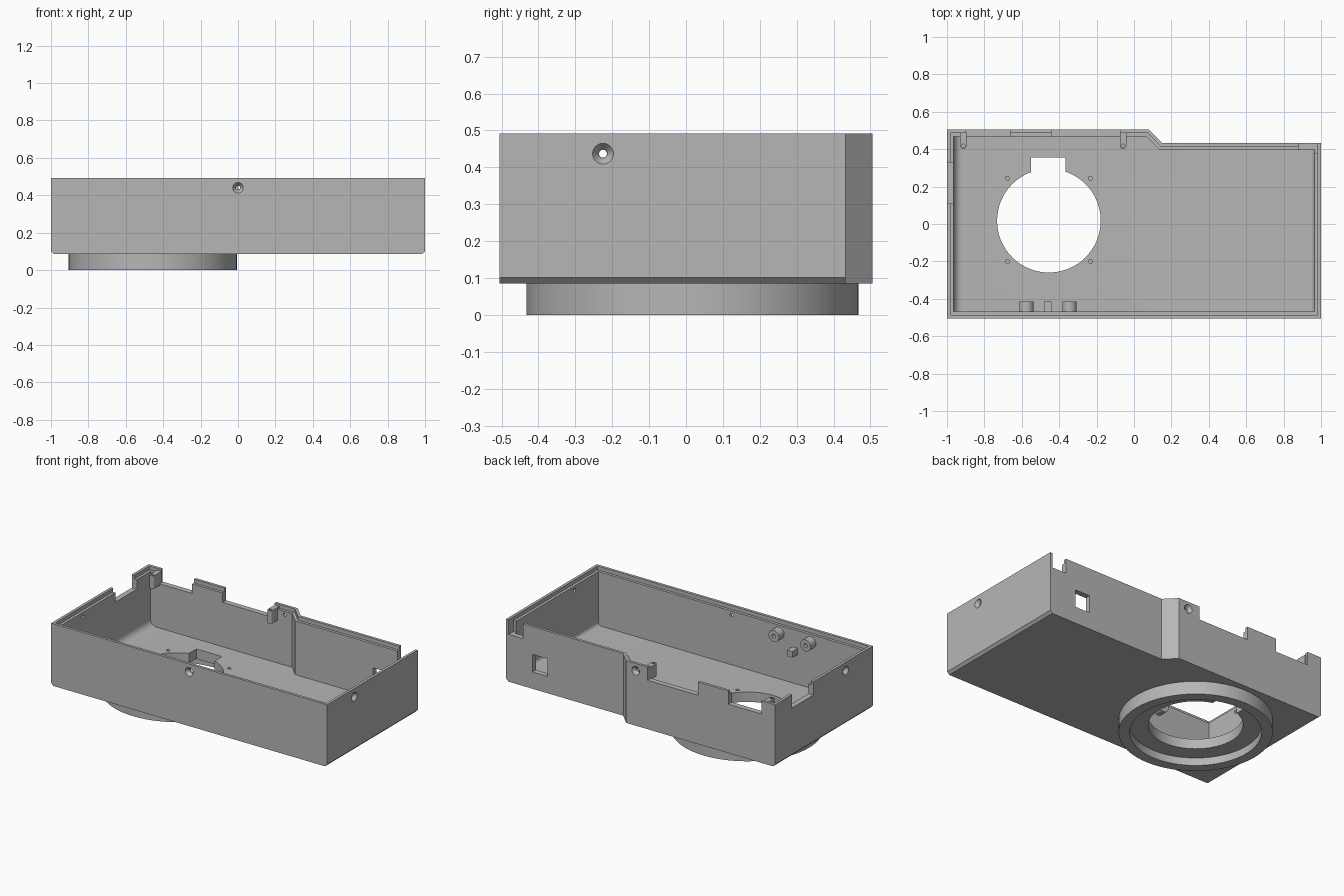
import bpy, bmesh, math
from mathutils import Matrix, Vector

if "Cube" in bpy.data.objects:
    bpy.data.objects.remove(bpy.data.objects["Cube"])

grey = bpy.data.materials.new("plain_grey")
grey.use_nodes = True
GREY = (0.47, 0.47, 0.47, 1)
grey.diffuse_color = GREY
grey.node_tree.nodes["Principled BSDF"].inputs["Base Color"].default_value = GREY


def to_object(name, bm):
    bmesh.ops.recalc_face_normals(bm, faces=bm.faces)
    mesh = bpy.data.meshes.new(name)
    bm.to_mesh(mesh)
    bm.free()
    mesh.materials.append(grey)
    ob = bpy.data.objects.new(name, mesh)
    bpy.context.collection.objects.link(ob)
    return ob


def prism(name, outline, z0, z1, end_bevels=(), segments=1):
    """Extrude an outline; end_bevels rounds bottom edges lying at (x, size)."""
    bm = bmesh.new()
    face = bm.faces.new([bm.verts.new((x, y, z0)) for x, y in outline])
    ext = bmesh.ops.extrude_face_region(bm, geom=[face])["geom"]
    bmesh.ops.translate(bm, vec=(0, 0, z1 - z0),
                        verts=[v for v in ext if isinstance(v, bmesh.types.BMVert)])
    bmesh.ops.recalc_face_normals(bm, faces=bm.faces)
    for x, size in end_bevels:
        edges = [e for e in bm.edges
                 if all(abs(v.co.x - x) < 1e-4 and abs(v.co.z - z0) < 1e-4 for v in e.verts)]
        bmesh.ops.bevel(bm, geom=edges, offset=size, segments=segments,
                        profile=0.5, affect='EDGES')
    return to_object(name, bm)


def box(name, x0, x1, y0, y1, z0, z1):
    return prism(name, [(x0, y0), (x1, y0), (x1, y1), (x0, y1)], z0, z1)


def rod(name, start, end, r0, r1=None, segments=32):
    """Cylinder or cone between two points."""
    a, b = Vector(start), Vector(end)
    turn = (b - a).to_track_quat('Z', 'Y').to_matrix().to_4x4()
    bm = bmesh.new()
    bmesh.ops.create_cone(bm, cap_ends=True, segments=segments, radius1=r0,
                          radius2=r0 if r1 is None else r1, depth=(b - a).length,
                          matrix=Matrix.Translation((a + b) / 2) @ turn)
    return to_object(name, bm)


def combine(target, tool, operation='DIFFERENCE'):
    mod = target.modifiers.new("combine", 'BOOLEAN')
    mod.operation, mod.solver, mod.object = operation, 'EXACT', tool
    bpy.context.view_layer.objects.active = target
    bpy.ops.object.modifier_apply(modifier=mod.name)
    bpy.data.objects.remove(tool)


def plan(d):
    """Case outline inset by d, with the diagonal jog in the back wall."""
    k = 0.43 * d
    return [(d - 1, d - .505), (1 - d, d - .505), (1 - d, .432 - d),
            (.152 - k, .432 - d), (.08 - k, .505 - d), (d - 1, .505 - d)]


BASE, FLOOR, TOP, LOW = .085, .115, .492, .405
CX, CY = -.455, .0175
WALL = .036

# Outer shell with the round collar beneath
case = prism("case", plan(0), BASE, TOP, [(-1, .016), (1, .016)])
combine(case, rod("collar", (CX, CY, 0), (CX, CY, .1), .45, segments=96), 'UNION')

# Hollow inside with rounded ends, and stepped rim
combine(case, prism("cavity", plan(WALL), FLOOR, .7,
                    [(WALL - 1, .045), (1 - WALL, .025)], 6))
combine(case, prism("rim_step", plan(.018), TOP - .025, .7))

# Collar recess, main opening and its square relief
combine(case, rod("recess", (CX, CY, -.1), (CX, CY, .05), .385, segments=96))
combine(case, rod("opening", (CX, CY, -.1), (CX, CY, .3), .277, segments=64))
combine(case, box("relief", -.55, -.365, .2, .355, -.02, .3))

# Blind mounting holes around the opening
for sx in (-1, 1):
    for sy in (-1, 1):
        x, y = CX + sx * .222, .022 + sy * .222
        combine(case, rod("mount_hole", (x, y, .08), (x, y, .2), .011, segments=16))

# Notches in the back wall, the corner and the side wall
for x0, x1 in ((-.9, -.66), (-.44, -.075)):
    combine(case, box("back_notch", x0, x1, .44, .6, LOW, .7))
combine(case, box("corner_notch", .88, 1 - .018, .38, .6, LOW - .01, .7))
combine(case, box("side_notch", -1.1, -.94, .11, .33, LOW, .7))

# Square port in the back wall
combine(case, box("port", .7, .81, .35, .5, .195, .31))

# Countersunk screw holes, one in each wall
for point, inward in (((0, -.505, .44), (0, 1, 0)), ((.01, .505, .445), (0, -1, 0)),
                      ((1, -.225, .437), (-1, 0, 0)), ((-1, -.225, .437), (1, 0, 0))):
    p, n = Vector(point), Vector(inward)
    combine(case, rod("screw_hole", p - n * .05, p + n * .1, .011, segments=24))
    combine(case, rod("countersink", p - n * .001, p + n * .022, .029, .012))

# Rounded screw tabs on the back wall
tabs = []
for x in (-.912, -.058):
    r = .017
    arc = [(x + r * math.cos(a), .418 + r * math.sin(a))
           for a in (math.pi + i * math.pi / 10 for i in range(11))]
    tab = prism("screw_tab", arc + [(x + r, .488), (x - r, .488)], .395, .48)
    combine(tab, rod("tab_hole", (x, .418, .42), (x, .418, .6), .009, segments=16))
    tabs.append(tab)

# Two hollow pegs and a small stop on the inside of the front wall
for x in (-.575, -.345):
    peg = rod("peg", (x, -.48, .415), (x, -.415, .415), .038)
    combine(peg, rod("peg_hole", (x, -.45, .415), (x, -.3, .415), .012, segments=16))
    tabs.append(peg)
tabs.append(box("stop_block", -.48, -.44, -.48, -.415, .31, .35))

# Smooth curved surfaces, keep hard edges
bpy.ops.object.select_all(action='DESELECT')
for ob in [case] + tabs:
    ob.select_set(True)
bpy.context.view_layer.objects.active = case
bpy.ops.object.shade_smooth_by_angle(angle=math.radians(30))
